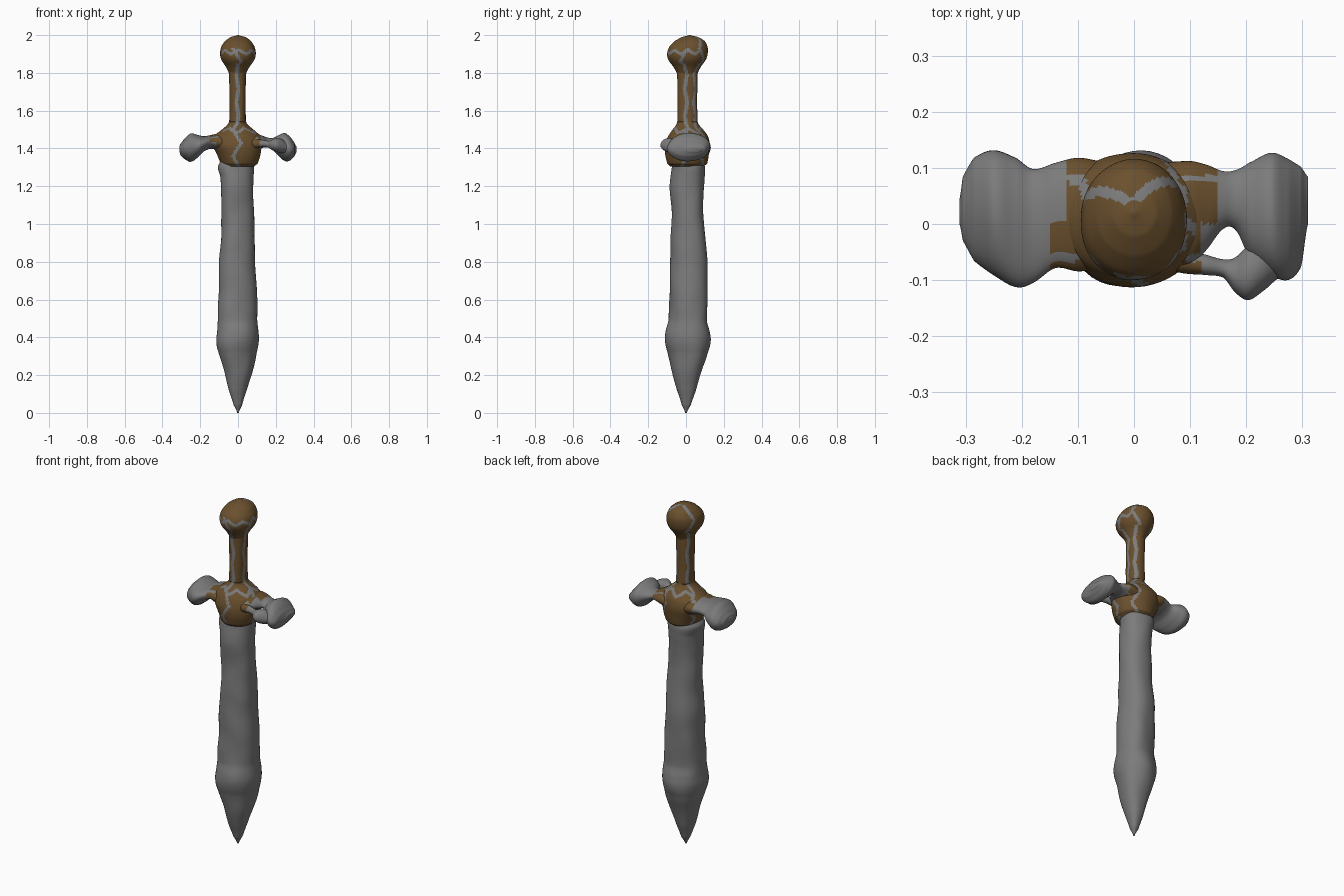
import bpy, bmesh, math
from mathutils import Vector, noise


def material(name, r, g, b):
    m = bpy.data.materials.new(name)
    m.diffuse_color = (r, g, b, 1)
    return m


grey = material("dull_steel", 0.20, 0.20, 0.20)
brown = material("brown", 0.145, 0.08, 0.027)


def spline(rows, steps):
    """Smooth (Catmull-Rom) resampling of the section table."""
    out = []
    for i in range(len(rows) - 1):
        p = [rows[max(0, min(len(rows) - 1, i + k))] for k in (-1, 0, 1, 2)]
        for s in range(steps):
            u = s / steps
            row = [0.5 * (2 * b + (c - a) * u + (2 * a - 5 * b + 4 * c - d) * u * u
                          + (3 * b - a - 3 * c + d) * u ** 3) for a, b, c, d in zip(*p)]
            row[0] = rows[i][0] + (rows[i + 1][0] - rows[i][0]) * u
            out.append(row)
    return out + [list(rows[-1])]


def loft(name, rows, axis="z", n=48, steps=8, power=2.0, skew=0.0, rough=0.003, paint=None):
    """Rows are (position, a min, a max, b min, b max) along the axis."""
    bm = bmesh.new()
    rings = []
    for t, a0, a1, b0, b1 in spline(rows, steps):
        ring = []
        for k in range(n):
            th = 2 * math.pi * k / n
            c, s = math.cos(th), math.sin(th)
            f = (abs(c) ** power + abs(s) ** power) ** (-1 / power) * (1 + skew * math.sin(2 * th))
            f *= 1 + rough / 0.08 * noise.noise(Vector((c * 1.2, s * 1.2, t * 7)))
            a = (a0 + a1) / 2 + (a1 - a0) / 2 * c * f
            b = (b0 + b1) / 2 + (b1 - b0) / 2 * s * f
            ring.append(bm.verts.new((a, b, t) if axis == "z" else (t, a, b)))
        rings.append(ring)
    for r0, r1 in zip(rings, rings[1:]):
        for k in range(n):
            j = (k + 1) % n
            bm.faces.new((r0[k], r0[j], r1[j], r1[k]))
    bm.faces.new(rings[0][::-1])
    bm.faces.new(rings[-1])
    bmesh.ops.recalc_face_normals(bm, faces=bm.faces)
    for f in bm.faces:
        f.smooth = True
        if paint:
            f.material_index = int(paint(f.calc_center_median()))
    me = bpy.data.meshes.new(name)
    bm.to_mesh(me)
    bm.free()
    me.materials.append(grey)
    me.materials.append(brown)
    ob = bpy.data.objects.new(name, me)
    bpy.context.collection.objects.link(ob)
    return ob


def zigzag(v):
    return abs((v % 1) * 2 - 1) * 2 - 1


def hilt_paint(p):
    """True where brown, False along the grey crack lines."""
    r = math.hypot(p.x, p.y - 0.01)
    th = math.atan2(p.y - 0.01, p.x)
    amount = 0.006 if 1.53 < p.z < 1.85 else 0.022
    swing = amount * zigzag(p.z * 7)
    if r < 0.03 and p.z > 1.95:
        return True
    # upright cracks: front, right, back right, back left
    for k, seam in enumerate((-1.62, -0.25, 0.9, 2.5)):
        if p.z > 1.93 and k < 2:
            continue
        d = (th - seam + math.pi) % (2 * math.pi) - math.pi
        if abs(d * r + swing * (1 if k % 2 else -1)) < 0.010:
            return False
    # crossing cracks on pommel and guard
    if abs(p.z - 1.91 - 0.012 * zigzag(th * 1.3)) < 0.009 and -2.6 < th < 0.8:
        return False
    if abs(p.z - 1.495 - 0.014 * zigzag(th * 0.9)) < 0.008 and abs(th) < 2.6:
        return False
    return True


def arm_paint(p):
    edge = 0.15 if p.x * p.y > 0 else 0.12
    if p.z < 1.435:
        edge = 0.115
    return abs(p.x) < edge and abs(abs(p.y - 0.01) - 0.07) > 0.007


# blade
loft("blade", [
    (0.0, -0.004, 0.004, -0.004, 0.004),
    (0.04, -0.022, 0.022, -0.022, 0.024),
    (0.12, -0.047, 0.047, -0.048, 0.052),
    (0.22, -0.073, 0.075, -0.074, 0.083),
    (0.32, -0.100, 0.098, -0.096, 0.113),
    (0.38, -0.111, 0.109, -0.109, 0.128),
    (0.43, -0.110, 0.109, -0.107, 0.124),
    (0.49, -0.106, 0.103, -0.092, 0.109),
    (0.65, -0.103, 0.098, -0.088, 0.112),
    (0.80, -0.099, 0.093, -0.082, 0.111),
    (0.92, -0.091, 0.089, -0.078, 0.103),
    (1.05, -0.088, 0.084, -0.075, 0.094),
    (1.18, -0.090, 0.080, -0.083, 0.092),
    (1.25, -0.094, 0.080, -0.080, 0.097),
    (1.30, -0.106, 0.082, -0.075, 0.100),
    (1.34, -0.090, 0.080, -0.070, 0.090)], power=2.3, skew=0.045, rough=0.005)

# guard centre
loft("guard_core", [
    (1.305, -0.080, 0.085, -0.085, 0.095),
    (1.32, -0.092, 0.104, -0.100, 0.112),
    (1.37, -0.112, 0.120, -0.110, 0.122),
    (1.42, -0.134, 0.126, -0.110, 0.126),
    (1.465, -0.128, 0.120, -0.095, 0.115),
    (1.50, -0.085, 0.082, -0.072, 0.090),
    (1.53, -0.053, 0.048, -0.050, 0.066),
    (1.56, -0.045, 0.040, -0.045, 0.060)], n=80, paint=hilt_paint)

# grip
loft("grip", [
    (1.54, -0.046, 0.041, -0.046, 0.061),
    (1.68, -0.045, 0.040, -0.044, 0.060),
    (1.82, -0.047, 0.042, -0.048, 0.062)], n=80, steps=20, power=2.4, paint=hilt_paint)

# pommel
loft("pommel", [
    (1.79, -0.045, 0.041, -0.046, 0.060),
    (1.83, -0.062, 0.060, -0.066, 0.078),
    (1.87, -0.089, 0.088, -0.094, 0.105),
    (1.905, -0.097, 0.096, -0.100, 0.115),
    (1.94, -0.090, 0.088, -0.088, 0.114),
    (1.97, -0.068, 0.068, -0.058, 0.098),
    (1.99, -0.038, 0.040, -0.022, 0.065),
    (2.0, -0.004, 0.004, 0.016, 0.024)], n=80, paint=hilt_paint)

# left guard arm
loft("left_arm", [
    (-0.311, 0.000, 0.045, 1.385, 1.410),
    (-0.305, -0.030, 0.085, 1.365, 1.425),
    (-0.285, -0.065, 0.118, 1.345, 1.450),
    (-0.250, -0.090, 0.131, 1.330, 1.480),
    (-0.210, -0.111, 0.118, 1.355, 1.472),
    (-0.180, -0.104, 0.099, 1.385, 1.465),
    (-0.140, -0.078, 0.110, 1.398, 1.472),
    (-0.100, -0.084, 0.118, 1.385, 1.480),
    (-0.050, -0.080, 0.110, 1.370, 1.480)], axis="x", paint=arm_paint)

# right guard arm
loft("right_arm", [
    (0.050, -0.080, 0.112, 1.370, 1.480),
    (0.100, -0.075, 0.114, 1.390, 1.478),
    (0.130, -0.045, 0.106, 1.403, 1.467),
    (0.160, -0.008, 0.094, 1.405, 1.457),
    (0.182, -0.012, 0.096, 1.392, 1.455),
    (0.205, -0.060, 0.108, 1.370, 1.466),
    (0.245, -0.092, 0.126, 1.335, 1.482),
    (0.275, -0.100, 0.116, 1.335, 1.462),
    (0.298, -0.075, 0.102, 1.358, 1.432),
    (0.310, 0.000, 0.085, 1.380, 1.410)], axis="x", paint=arm_paint)

# thin strand beside the hole in the right arm
loft("right_arm_strand", [
    (0.050, -0.080, -0.040, 1.405, 1.445),
    (0.090, -0.088, -0.045, 1.402, 1.448),
    (0.130, -0.091, -0.055, 1.408, 1.445),
    (0.160, -0.096, -0.063, 1.405, 1.440),
    (0.180, -0.122, -0.060, 1.392, 1.446),
    (0.203, -0.136, -0.040, 1.382, 1.455),
    (0.230, -0.120, -0.035, 1.375, 1.450),
    (0.260, -0.096, -0.045, 1.380, 1.430)], axis="x", n=24, paint=arm_paint)
